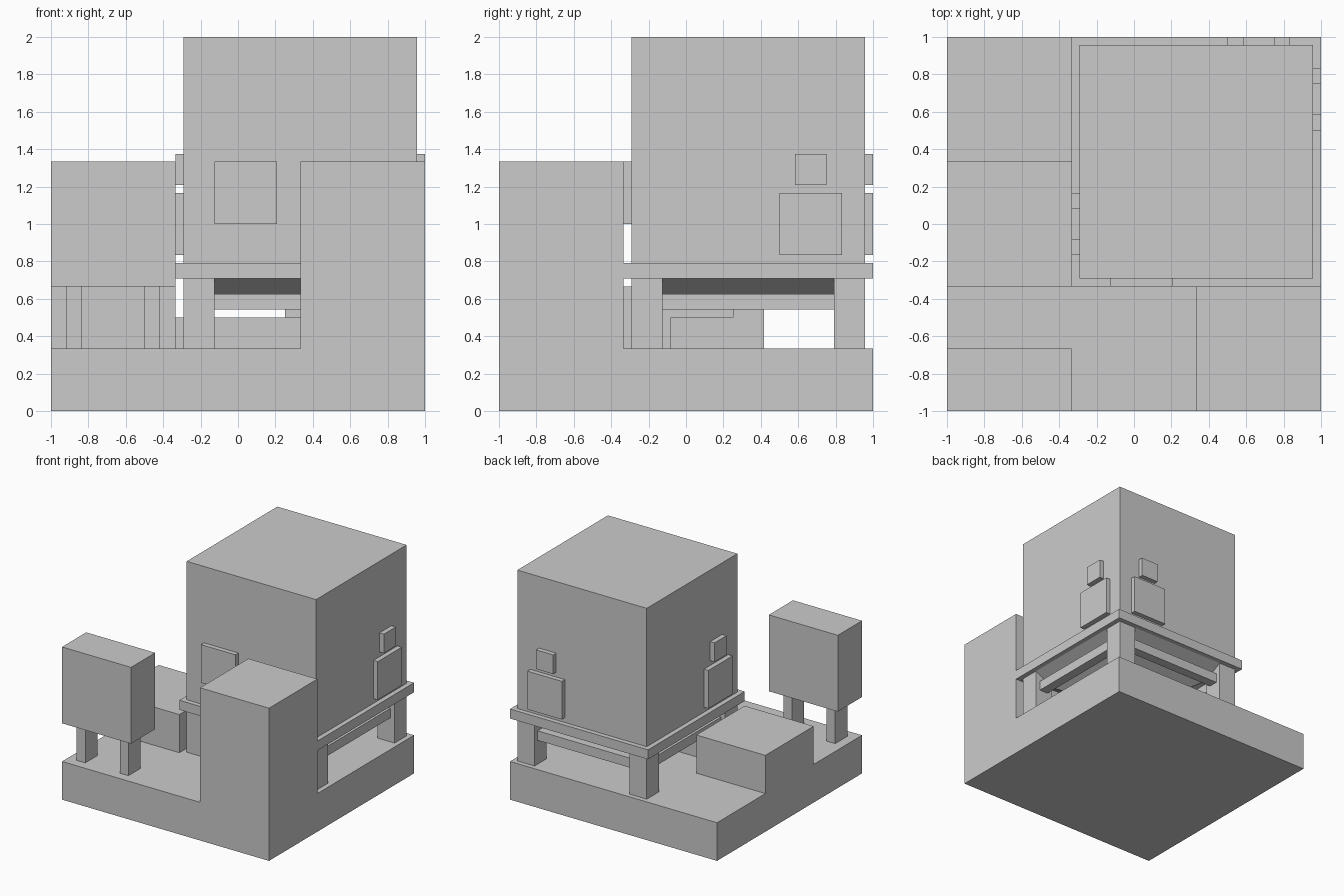
import bpy, bmesh

if "Cube" in bpy.data.objects:
    bpy.data.objects.remove(bpy.data.objects["Cube"])

U = 1 / 24   # everything sits on a 1/24 unit grid


def make_object(name, bm):
    bmesh.ops.recalc_face_normals(bm, faces=bm.faces)
    mesh = bpy.data.meshes.new(name)
    bm.to_mesh(mesh)
    bm.free()
    obj = bpy.data.objects.new(name, mesh)
    bpy.context.collection.objects.link(obj)
    return obj


def box(name, x, y, z):
    """Box from (min, max) ranges given in grid units."""
    bm = bmesh.new()
    bmesh.ops.create_cube(bm, size=1)
    for v in bm.verts:
        v.co = [U * (r[0] if c < 0 else r[1]) for c, r in zip(v.co, (x, y, z))]
    return make_object(name, bm)


# Ground slab and solid blocks
box("base", (-24, 24), (-24, 24), (0, 8))
box("corner_tower", (8, 24), (-24, -8), (8, 32))
box("side_block", (-24, -8), (-8, 8), (8, 16))

# Raised box on two legs
box("raised_box", (-24, -8), (-24, -16), (16, 32))
for x in (-22, -12):
    box("raised_box_leg", (x, x + 2), (-22, -18), (8, 16))

# Tank and its platform
box("tank", (-7, 23), (-7, 23), (19, 48))
box("tank_platform", (-8, 24), (-8, 24), (17, 19))
for x in (-7, 19):
    for y in (-7, 19):
        box("tank_leg", (x, x + 4), (y, y + 4), (8, 17))

# Cross beams between the legs
for s in (-6, 20):
    box("beam_along_x", (-3, 19), (s, s + 2), (13, 15))
    box("beam_along_y", (s, s + 2), (-3, 19), (13, 15))

# Hopper tapering down under the platform
bm = bmesh.new()
bmesh.ops.create_cube(bm, size=2)
for v in bm.verts:
    half, z = (15, 17) if v.co.z > 0 else (8, 13)
    v.co = (U * (8 + half * v.co.x), U * (8 + half * v.co.y), U * z)
make_object("hopper", bm)

# Square pipe: down from the hopper, forward, then left into the side block;
# one L-shaped outline is extruded so the run is a single solid
bm = bmesh.new()
outline = [(-8, -2), (10, -2), (10, 10), (6, 10), (6, 2), (-8, 2)]
face = bm.faces.new([bm.verts.new((x * U, y * U, 8 * U)) for x, y in outline])
ext = bmesh.ops.extrude_face_region(bm, geom=[face])
bmesh.ops.translate(bm, vec=(0, 0, 4 * U),
                    verts=[e for e in ext["geom"] if isinstance(e, bmesh.types.BMVert)])
make_object("pipe_run", bm)
box("pipe_drop", (6, 10), (6, 10), (12, 13))

# Panels on the tank walls
box("front_panel", (-3, 5), (-8, -7), (24, 32))
for half, z in ((4, (20, 28)), (2, (29, 33))):
    box("left_panel", (-8, -7), (-half, half), z)
    box("right_panel", (23, 24), (16 - half, 16 + half), z)
    box("back_panel", (16 - half, 16 + half), (23, 24), z)
